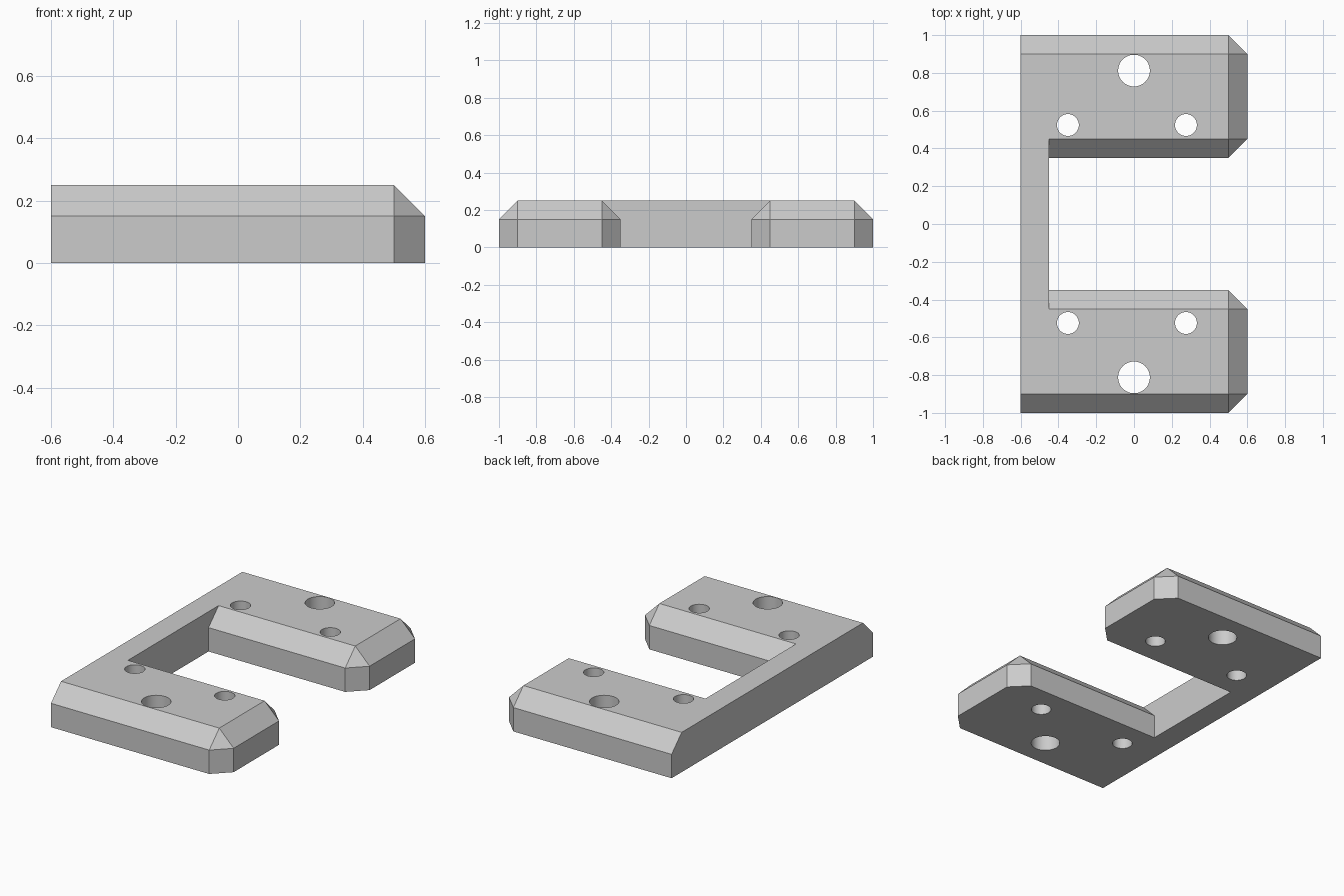
import bpy
import bmesh
import math
from mathutils import Matrix

cube = bpy.data.objects.get("Cube")
if cube:
    bpy.data.objects.remove(cube, do_unlink=True)

HEIGHT, SHOULDER = 0.25, 0.15

grey = bpy.data.materials.new("plain_grey")
grey.use_nodes = True
colour = (0.6, 0.6, 0.6, 1)
grey.diffuse_color = colour
grey.node_tree.nodes["Principled BSDF"].inputs["Base Color"].default_value = colour


def make_object(name, bm):
    bmesh.ops.recalc_face_normals(bm, faces=bm.faces)
    mesh = bpy.data.meshes.new(name)
    bm.to_mesh(mesh)
    bm.free()
    mesh.materials.append(grey)
    obj = bpy.data.objects.new(name, mesh)
    bpy.context.collection.objects.link(obj)
    return obj


def mirrored(half):
    """Close a half outline by mirroring it front to back."""
    return half + [(x, -y) for x, y in reversed(half)]


# Plan of the C-shaped plate: full outline, and the inset outline of its top
outer = mirrored([(-0.6, 1), (0.5, 1), (0.6, 0.9),
                  (0.6, 0.45), (0.5, 0.35), (-0.45, 0.35)])
inset = mirrored([(-0.6, 0.9), (0.5, 0.9), (0.5, 0.9),
                  (0.5, 0.45), (0.5, 0.45), (-0.45, 0.45)])

# Plate body: straight walls, then sloped chamfers up to the top
bm = bmesh.new()
rings = [[bm.verts.new((x, y, z)) for x, y in plan]
         for plan, z in ((outer, 0), (outer, SHOULDER), (inset, HEIGHT))]
count = len(outer)
for low, high in zip(rings, rings[1:]):
    for i in range(count):
        j = (i + 1) % count
        bm.faces.new((low[i], low[j], high[j], high[i]))
bm.faces.new(rings[0])
bm.faces.new(rings[-1])
bmesh.ops.remove_doubles(bm, verts=bm.verts, dist=0.0001)
# Join the flat end walls of the spine into single faces
bmesh.ops.dissolve_limit(bm, angle_limit=0.01, verts=bm.verts, edges=bm.edges)
plate = make_object("mounting_plate", bm)

# Screw holes: one large and two small through each arm
bm = bmesh.new()
for side in (-1, 1):
    for x, y, radius in ((0, 0.812, 0.084), (-0.35, 0.524, 0.058), (0.275, 0.524, 0.058)):
        bmesh.ops.create_cone(bm, cap_ends=True, segments=48, radius1=radius,
                              radius2=radius, depth=1,
                              matrix=Matrix.Translation((x, side * y, HEIGHT / 2)))
cutter = make_object("hole_cutter", bm)
cutter.hide_render = True

holes = plate.modifiers.new("screw_holes", 'BOOLEAN')
holes.operation = 'DIFFERENCE'
holes.solver = 'EXACT'
holes.object = cutter

bpy.ops.object.select_all(action='DESELECT')
plate.select_set(True)
bpy.context.view_layer.objects.active = plate
bpy.ops.object.modifier_apply(modifier=holes.name)
bpy.data.objects.remove(cutter, do_unlink=True)
bpy.ops.object.shade_smooth_by_angle(angle=math.radians(20))
